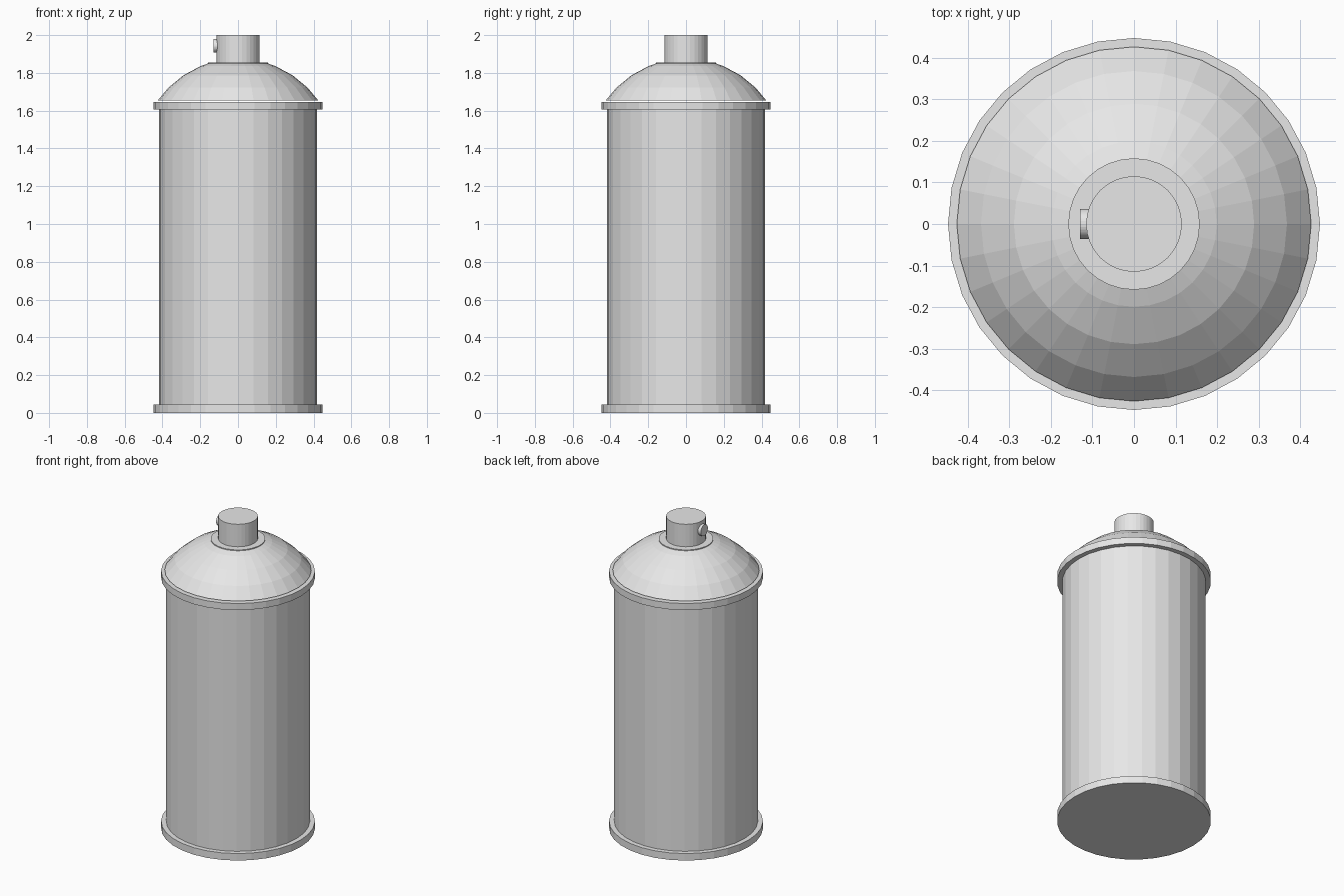
import bpy
import math

if "Cube" in bpy.data.objects:
    bpy.data.objects.remove(bpy.data.objects["Cube"], do_unlink=True)

SIDES = 32

metal = bpy.data.materials.new("light_grey_metal")
metal.use_nodes = True
grey = (0.8, 0.8, 0.8, 1)
metal.diffuse_color = grey
metal.node_tree.nodes["Principled BSDF"].inputs["Base Color"].default_value = grey


def lathe(name, profile, sides=SIDES):
    """Spin a (radius, height) profile into a closed faceted solid."""
    verts, faces = [], []
    for r, z in profile:
        for i in range(sides):
            a = math.tau * i / sides
            verts.append((r * math.cos(a), r * math.sin(a), z))
    for ring in range(len(profile) - 1):
        for i in range(sides):
            j = (i + 1) % sides
            low, high = ring * sides, (ring + 1) * sides
            faces.append((low + i, low + j, high + j, high + i))
    faces.append(tuple(reversed(range(sides))))
    faces.append(tuple(range(len(verts) - sides, len(verts))))
    mesh = bpy.data.meshes.new(name)
    mesh.from_pydata(verts, [], faces)
    mesh.materials.append(metal)
    obj = bpy.data.objects.new(name, mesh)
    bpy.context.collection.objects.link(obj)
    return obj


def disc(name, radius, bottom, top, sides=SIDES):
    return lathe(name, [(radius, bottom), (radius, top)], sides)


# Can body with a rolled rim at each end
disc("can_body", 0.417, 0.02, 1.63)
disc("bottom_rim", 0.447, 0, 0.045)
disc("top_rim", 0.447, 1.605, 1.647)

# Domed shoulder, a slice of a sphere
R, CENTRE = 0.52, 1.355
angles = [55, 45, 33.75, 22.5, 17]
lathe("shoulder_dome", [(R * math.sin(math.radians(a)), CENTRE + R * math.cos(math.radians(a)))
                        for a in angles])

# Valve collar and spray button
disc("valve_collar", 0.158, 1.842, 1.856)
disc("spray_button", 0.115, 1.85, 2.0)

# Outlet on the side of the button
outlet = disc("spray_outlet", 0.036, 0, 0.03)
outlet.location = (-0.1, 0, 1.943)
outlet.rotation_euler = (0, -math.pi / 2, 0)
